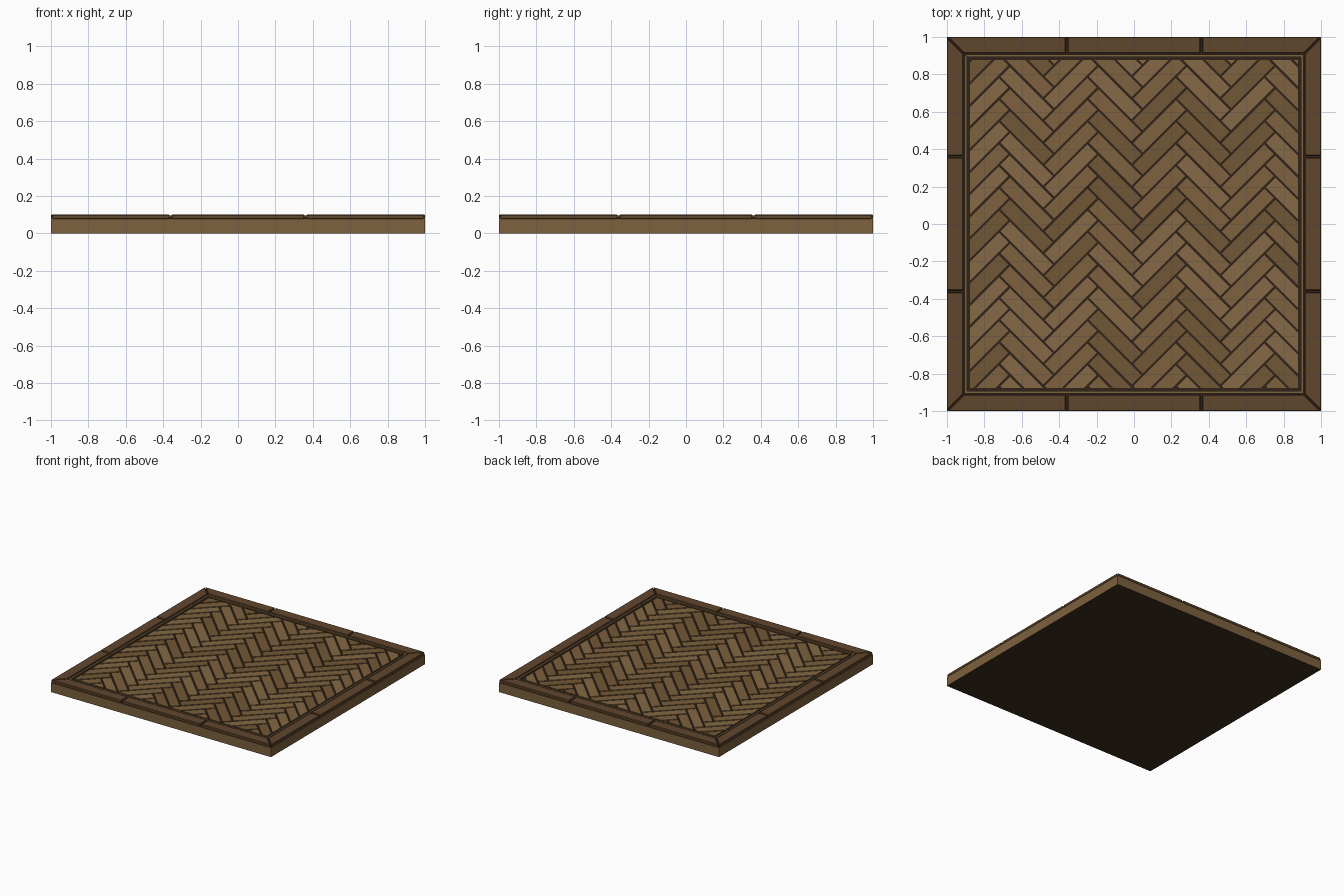
import bpy, bmesh, math, random
from mathutils import Vector, Matrix

if "Cube" in bpy.data.objects:
    bpy.data.objects.remove(bpy.data.objects["Cube"])

random.seed(4)


def material(name, rgb):
    m = bpy.data.materials.new(name)
    m.diffuse_color = (*rgb, 1)
    m.use_nodes = True
    m.node_tree.nodes["Principled BSDF"].inputs["Base Color"].default_value = m.diffuse_color
    return m


OAK = [material("oak_light", (0.235, 0.140, 0.058)),
       material("oak_mid", (0.205, 0.119, 0.047)),
       material("oak_dark", (0.170, 0.097, 0.037))]
WALNUT = material("walnut", (0.118, 0.062, 0.026))
GROUT = material("dark_joint", (0.030, 0.017, 0.009))
UNDER = material("underside", (0.042, 0.026, 0.012))


def prism(bm, poly, z0, z1, mat=0):
    lo = [bm.verts.new((x, y, z0)) for x, y in poly]
    hi = [bm.verts.new((x, y, z1)) for x, y in poly]
    n = len(poly)
    faces = [bm.faces.new(hi), bm.faces.new(lo[::-1])]
    for i in range(n):
        j = (i + 1) % n
        faces.append(bm.faces.new((lo[i], lo[j], hi[j], hi[i])))
    for f in faces:
        f.material_index = mat
    return faces


def finish(name, bm, mats, bevel=0):
    bmesh.ops.recalc_face_normals(bm, faces=bm.faces[:])
    me = bpy.data.meshes.new(name)
    bm.to_mesh(me)
    bm.free()
    for m in mats:
        me.materials.append(m)
    ob = bpy.data.objects.new(name, me)
    bpy.context.collection.objects.link(ob)
    if bevel:
        mod = ob.modifiers.new("chamfer", 'BEVEL')
        mod.width, mod.segments = bevel, 1
    return ob


def square(r):
    return [(-r, -r), (r, -r), (r, r), (-r, r)]


def clip(poly, r):
    """Trim a convex polygon to the square |x|,|y| <= r."""
    for axis in (0, 1):
        for s in (1, -1):
            out = []
            for a, b in zip(poly, poly[1:] + poly[:1]):
                da, db = r - s * a[axis], r - s * b[axis]
                if da >= 0:
                    out.append(a)
                if da * db < 0:
                    out.append(a.lerp(b, da / (da - db)))
            poly = out
            if len(poly) < 3:
                return []
    return poly


def area(p):
    return abs(sum(a.x * b.y - b.x * a.y for a, b in zip(p, p[1:] + p[:1]))) / 2


# base slab with a dark underside
bm = bmesh.new()
prism(bm, square(1.0), 0, 0.076)[1].material_index = 1
finish("base_slab", bm, [OAK[1], UNDER])

# dark bed that shows through every joint
bm = bmesh.new()
prism(bm, square(0.996), 0.07, 0.087)
finish("joint_bed", bm, [GROUT])

# herringbone field
L, W, GAP, FIELD = 0.3345, 0.0836, 0.006, 0.876
rot = Matrix.Rotation(math.radians(45), 2)
shift = Vector((0.283 - L / math.sqrt(2), 0.02))
bm = bmesh.new()
for col in range(-5, 6):
    for k in range(-20, 21):
        ox, oy = k * W + col * L, k * W - col * L
        for x0, y0, w, h in ((ox, oy, L, W), (ox + L, oy + W - L, W, L)):
            a, b = x0 + GAP, y0 + GAP
            c, d = x0 + w - GAP, y0 + h - GAP
            poly = [rot @ Vector(p) + shift for p in ((a, b), (c, b), (c, d), (a, d))]
            poly = clip(poly, FIELD)
            if poly and area(poly) > 1e-5:
                prism(bm, poly, 0.08, 0.093, random.randrange(3))
finish("herringbone_planks", bm, OAK)


def frame(name, inner, outer, z0, z1, cuts, gap, mats, bevel):
    """Mitred square frame, each side split at the given cuts."""
    bm = bmesh.new()
    for q in range(4):
        turn = Matrix.Rotation(q * math.pi / 2, 2)
        stops = [None] + cuts + [None]
        for s, e in zip(stops, stops[1:]):
            li, lo = (-inner + gap, -outer + gap) if s is None else (s + gap, s + gap)
            ri, ro = (inner - gap, outer - gap) if e is None else (e - gap, e - gap)
            pts = [(lo, -outer), (ro, -outer), (ri, -inner), (li, -inner)]
            prism(bm, [turn @ Vector(p) for p in pts], z0, z1)
    finish(name, bm, mats, bevel)


# inner trim strip and outer border boards
frame("trim_strip", 0.893, 0.907, 0.08, 0.096, [], 0.0, [OAK[1]], 0)
frame("border_boards", 0.914, 1.0, 0.076, 0.10, [-0.36, 0.36], 0.005, [WALNUT], 0.004)
